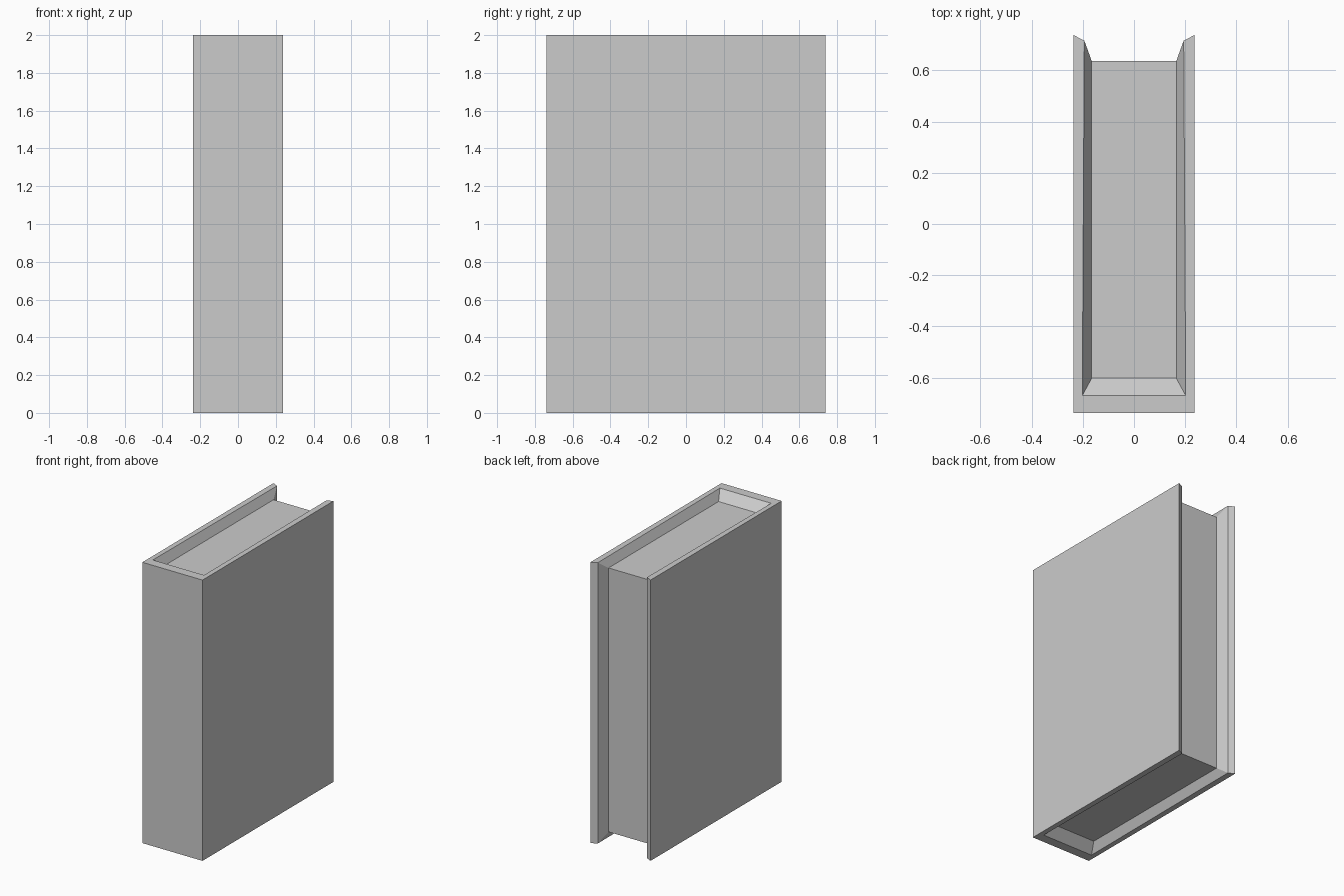
import bpy
import bmesh

cube = bpy.data.objects.get("Cube")
if cube:
    bpy.data.objects.remove(cube, do_unlink=True)

HEIGHT = 2.0
RECESS = 0.06      # how far the pages sit below the cover edge


def mirrored(half):
    """Complete a left-right symmetric U path from its +x half."""
    return half + [(-x, y) for x, y in reversed(half)]


# Plan paths: from the open back on +x, around the spine, to the back on -x
outer = mirrored([(0.237, 0.738), (0.237, -0.738)])
rim = mirrored([(0.194, 0.716), (0.202, -0.67)])
pages = mirrored([(0.165, 0.636), (0.165, -0.602)])

bm = bmesh.new()


def ring(path, z):
    return [bm.verts.new((x, y, z)) for x, y in path]


# Stacked rings from the lower page recess, over the cover, to the upper recess
rings = [
    ring(pages, RECESS),
    ring(rim, 0),
    ring(outer, 0),
    ring(outer, HEIGHT),
    ring(rim, HEIGHT),
    ring(pages, HEIGHT - RECESS),
]

# Bevelled recess walls, cover rims, cover boards and spine
for a, b in zip(rings, rings[1:]):
    for i in range(3):
        bm.faces.new((a[i], a[i + 1], b[i + 1], b[i]))

# Page block ends
bm.faces.new(rings[0])
bm.faces.new(rings[-1])

# Open back: board edges, slanted inner edges and page fore edge
for end in (0, 3):
    for lower, upper in ((2, 3), (1, 4)):
        if lower == 2:
            bm.faces.new((rings[2][end], rings[1][end],
                          rings[4][end], rings[3][end]))
        else:
            bm.faces.new((rings[1][end], rings[0][end],
                          rings[5][end], rings[4][end]))
bm.faces.new((rings[0][0], rings[0][3], rings[5][3], rings[5][0]))

bmesh.ops.recalc_face_normals(bm, faces=bm.faces[:])
mesh = bpy.data.meshes.new("book")
bm.to_mesh(mesh)
bm.free()

# Single plain grey
grey = bpy.data.materials.new("light grey")
grey.use_nodes = True
colour = (0.6, 0.6, 0.6, 1.0)
grey.diffuse_color = colour
grey.node_tree.nodes["Principled BSDF"].inputs["Base Color"].default_value = colour
mesh.materials.append(grey)

book = bpy.data.objects.new("book", mesh)
bpy.context.collection.objects.link(book)
